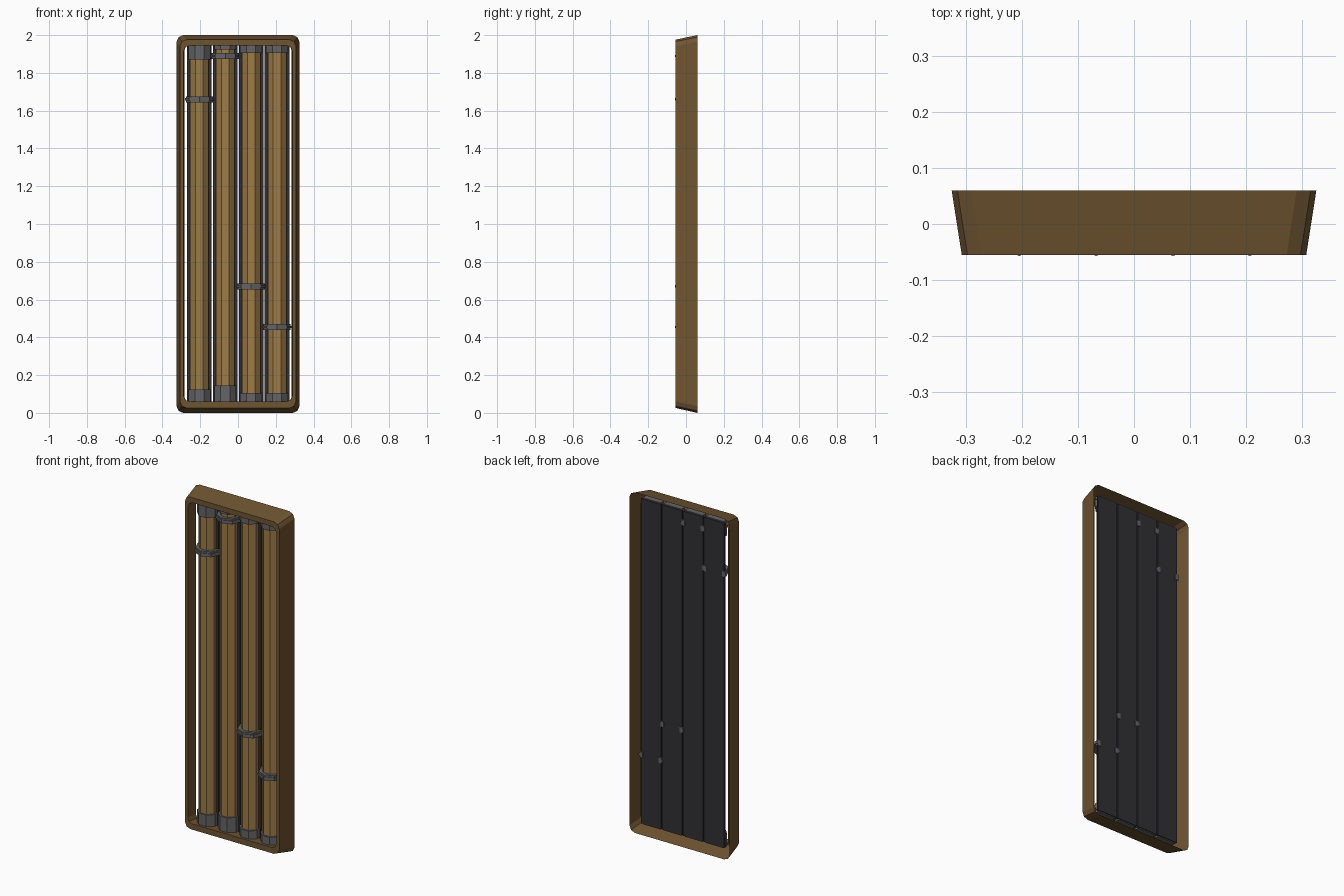
import bpy, bmesh, math

if "Cube" in bpy.data.objects:
    bpy.data.objects.remove(bpy.data.objects["Cube"])


def material(name, rgb):
    m = bpy.data.materials.new(name)
    m.diffuse_color = (*rgb, 1)
    m.use_nodes = True
    m.node_tree.nodes["Principled BSDF"].inputs["Base Color"].default_value = m.diffuse_color
    return m


BRONZE = material("bronze", (0.16, 0.09, 0.03))
TAN = material("tan", (0.34, 0.20, 0.06))
DARK = material("dark_grey", (0.03, 0.03, 0.034))
GREY = material("mid_grey", (0.13, 0.13, 0.135))


def finish(name, bm, mat):
    bmesh.ops.recalc_face_normals(bm, faces=bm.faces)
    mesh = bpy.data.meshes.new(name)
    bm.to_mesh(mesh)
    bm.free()
    ob = bpy.data.objects.new(name, mesh)
    bpy.context.collection.objects.link(ob)
    mesh.materials.append(mat)
    return ob


def prism(name, profile, z0, z1, mat):
    """Extrude a closed (x, y) profile from z0 to z1."""
    bm = bmesh.new()
    low = [bm.verts.new((x, y, z0)) for x, y in profile]
    high = [bm.verts.new((x, y, z1)) for x, y in profile]
    bm.faces.new(low)
    bm.faces.new(high)
    n = len(profile)
    for i in range(n):
        j = (i + 1) % n
        bm.faces.new((low[i], low[j], high[j], high[i]))
    return finish(name, bm, mat)


def rounded_loop(bm, half_w, z0, z1, y, r):
    verts = []
    corners = [(half_w - r, z1 - r, 0), (r - half_w, z1 - r, 90),
               (r - half_w, z0 + r, 180), (half_w - r, z0 + r, 270)]
    for cx, cz, start in corners:
        for k in range(3):
            a = math.radians(start + 45 * k)
            verts.append(bm.verts.new((cx + r * math.cos(a), y, cz + r * math.sin(a))))
    return verts


# Flared frame, open at the back, with a flat front lip and inner return
bm = bmesh.new()
loops = [rounded_loop(bm, *p) for p in (
    (0.325, 0.0, 2.0, 0.06, 0.035),
    (0.307, 0.026, 1.976, -0.055, 0.035),
    (0.288, 0.06, 1.945, -0.055, 0.03),
    (0.284, 0.055, 1.95, 0.015, 0.03))]
for a, b in zip(loops, loops[1:]):
    for i in range(12):
        j = (i + 1) % 12
        bm.faces.new((a[i], a[j], b[j], b[i]))
finish("frame", bm, BRONZE)

CY = 0.02       # depth of the tube axes
PITCH = 0.137


def half_octagon(x, r):
    pts = [(x + r * math.sin(math.radians(a)), CY - r * math.cos(math.radians(a)))
           for a in (-67.5, -22.5, 22.5, 67.5)]
    w = r * math.sin(math.radians(67.5))
    return [(x - w, CY + 0.005)] + pts + [(x + w, CY + 0.005)]


def arch(x, outer, inner):
    angles = [math.radians(a) for a in (-90, -45, 0, 45, 90)]
    out = [(x + outer * math.sin(a), CY - outer * math.cos(a)) for a in angles]
    inn = [(x + inner * math.sin(a), CY - inner * math.cos(a)) for a in angles]
    back = CY + 0.014
    return ([(x - outer, back)] + out + [(x + outer, back), (x + inner, back)]
            + inn[::-1] + [(x - inner, back)])


# Four half tubes: bottom cap top, top cap bottom, clamp height
TUBES = [(0.125, 1.87, 1.66), (0.145, 1.925, 1.89),
         (0.105, 1.905, 0.67), (0.105, 1.905, 0.455)]
for i, (low, high, clamp) in enumerate(TUBES):
    x = (i - 1.5) * PITCH + 0.001
    n = i + 1
    # Backing panel
    w = 0.065
    prism(f"back_panel_{n}", [(x - w, CY), (x + w, CY), (x + w, CY + 0.01), (x - w, CY + 0.01)],
          0.05, 1.957, DARK)
    # Tube and its end caps
    prism(f"tube_{n}", half_octagon(x, 0.053), low - 0.01, high + 0.01, TAN)
    prism(f"bottom_cap_{n}", half_octagon(x, 0.063), 0.045, low, GREY)
    prism(f"top_cap_{n}", half_octagon(x, 0.063), high, 1.963, GREY)
    # Clamp band with a raised centre ridge
    prism(f"clamp_{n}", arch(x, 0.072, 0.052), clamp - 0.016, clamp + 0.016, GREY)
    prism(f"clamp_ridge_{n}", arch(x, 0.077, 0.07), clamp - 0.006, clamp + 0.006, GREY)
